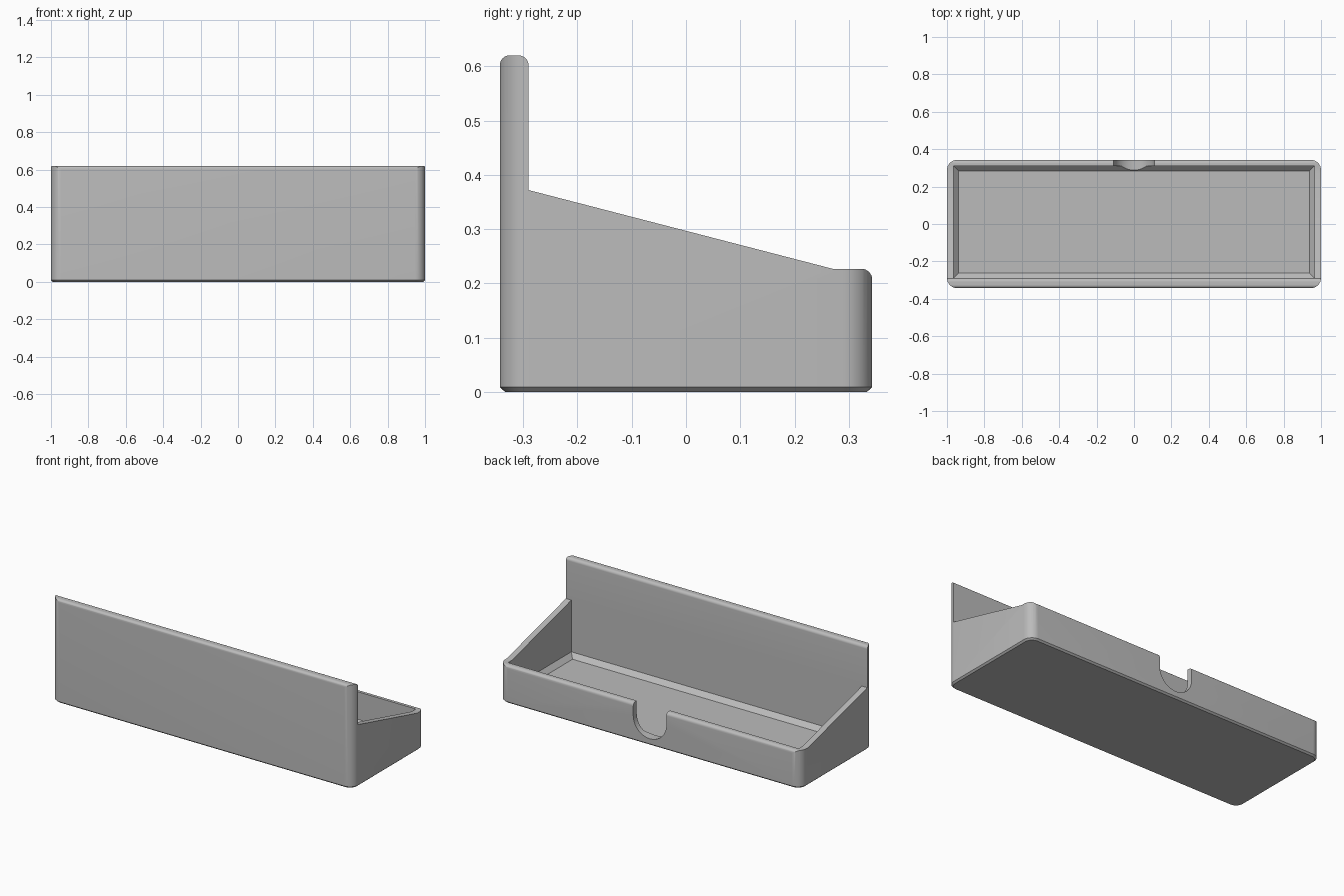
import bpy, bmesh, math
from mathutils import Vector

cube = bpy.data.objects.get("Cube")
if cube:
    bpy.data.objects.remove(cube, do_unlink=True)

grey = bpy.data.materials.new("plain grey")
grey.use_nodes = True
colour = (0.5, 0.5, 0.5, 1)
grey.diffuse_color = colour
grey.node_tree.nodes["Principled BSDF"].inputs["Base Color"].default_value = colour

W, D, H = 1.0, 0.343, 0.62      # half width, half depth, full height
LIP = 0.227                     # height of the low wall
PANEL = -0.29                   # inner face of the tall panel


def arc(cx, cy, r, start, end, steps=8):
    """Points on an arc, angles in degrees."""
    angles = [math.radians(start + (end - start) * i / steps) for i in range(steps + 1)]
    return [(cx + r * math.cos(a), cy + r * math.sin(a)) for a in angles]


def loft(name, rings):
    """Closed solid through matching rings of 3D points."""
    bm = bmesh.new()
    loops = [[bm.verts.new(p) for p in ring] for ring in rings]
    for low, high in zip(loops, loops[1:]):
        for i in range(len(low)):
            j = (i + 1) % len(low)
            bm.faces.new((low[i], low[j], high[j], high[i]))
    bm.faces.new(loops[0][::-1])
    bm.faces.new(loops[-1])
    bmesh.ops.recalc_face_normals(bm, faces=bm.faces)
    mesh = bpy.data.meshes.new(name)
    bm.to_mesh(mesh)
    bm.free()
    mesh.materials.append(grey)
    obj = bpy.data.objects.new(name, mesh)
    bpy.context.collection.objects.link(obj)
    return obj


def footprint(inset, z, r=0.055):
    """Rounded rectangle ring."""
    x, y, r = W - inset, D - inset, r - inset
    pts = (arc(x - r, y - r, r, 0, 90) + arc(r - x, y - r, r, 90, 180)
           + arc(r - x, r - y, r, 180, 270) + arc(x - r, r - y, r, 270, 360))
    return [Vector((px, py, z)) for px, py in pts]


def rectangle(x, y0, y1, z):
    return [Vector(p) for p in ((-x, y0, z), (x, y0, z), (x, y1, z), (-x, y1, z))]


def combine(obj, other, operation):
    """Apply a boolean and discard the helper."""
    other.hide_render = True
    mod = obj.modifiers.new(operation, "BOOLEAN")
    mod.operation, mod.object, mod.solver = operation, other, "EXACT"
    bpy.context.view_layer.objects.active = obj
    bpy.ops.object.modifier_apply(modifier=mod.name)
    bpy.data.objects.remove(other, do_unlink=True)


# Block with rounded corners and a chamfered base
holder = loft("desk_tray", [footprint(0.01, 0), footprint(0, 0.009), footprint(0, H + 0.1)])

# Side silhouette: tall panel, sloping sides, low rounded lip
r = 0.018
outline = ([(-D - 0.1, -0.1), (D + 0.1, -0.1), (D + 0.1, LIP - 0.02), (D, LIP - 0.02)]
           + arc(D - 0.02, LIP - 0.02, 0.02, 0, 90)[1:]
           + [(0.27, LIP), (PANEL, 0.372)]
           + arc(PANEL - r, H - r, r, 0, 90) + arc(r - D, H - r, r, 90, 180)
           + [(-D - 0.1, H - r)])
silhouette = loft("silhouette", [[Vector((x, y, z)) for y, z in outline] for x in (-1.2, 1.2)])
combine(holder, silhouette, "INTERSECT")

# Compartment with a chamfer around its floor
cavity = loft("cavity", [rectangle(0.937, PANEL + 0.027, 0.283, 0.035),
                         rectangle(0.964, PANEL, 0.31, 0.062),
                         rectangle(0.964, PANEL, 0.31, 0.9)])
combine(holder, cavity, "DIFFERENCE")

# Round-bottomed finger notch in the low wall
notch = [(0.11, 0.4), (-0.11, 0.4)] + arc(0, 0.15, 0.11, 180, 360, 32)
cutter = loft("notch", [[Vector((x, y, z)) for x, z in notch] for y in (0.2, 0.5)])
combine(holder, cutter, "DIFFERENCE")

# Smooth rounded corners, crisp edges elsewhere
bpy.ops.object.select_all(action="DESELECT")
holder.select_set(True)
bpy.context.view_layer.objects.active = holder
bpy.ops.object.shade_smooth_by_angle(angle=math.radians(25))
